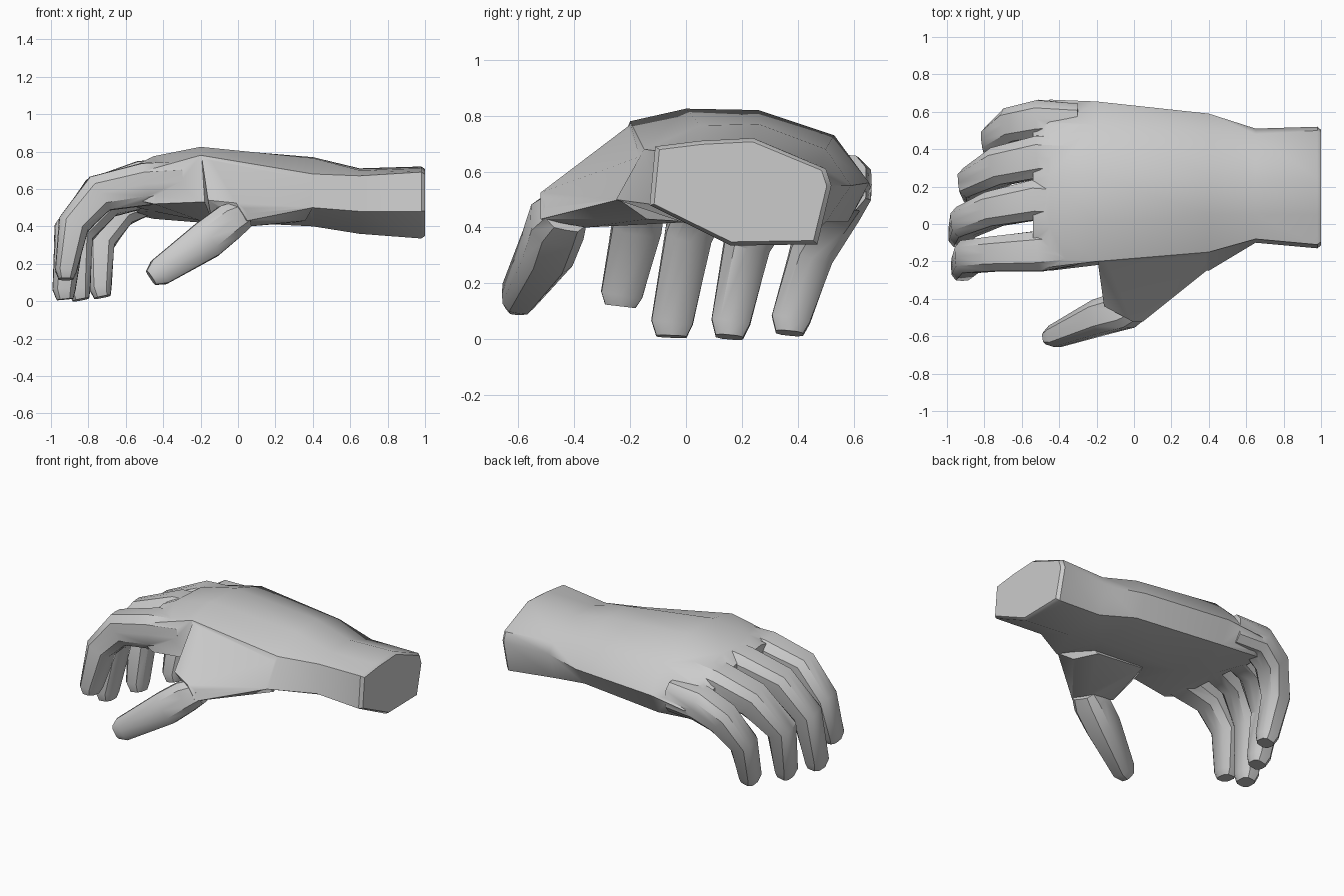
import bpy, bmesh
from math import cos, sin, tau
from mathutils import Vector

if "Cube" in bpy.data.objects:
    bpy.data.objects.remove(bpy.data.objects["Cube"])


def make_object(name, bm):
    bmesh.ops.recalc_face_normals(bm, faces=bm.faces)
    mesh = bpy.data.meshes.new(name)
    bm.to_mesh(mesh)
    bm.free()
    obj = bpy.data.objects.new(name, mesh)
    bpy.context.collection.objects.link(obj)
    return obj


def loft(name, rings):
    bm = bmesh.new()
    loops = [[bm.verts.new(p) for p in ring] for ring in rings]
    n = len(loops[0])
    for a, b in zip(loops, loops[1:]):
        for i in range(n):
            j = (i + 1) % n
            bm.faces.new((a[i], a[j], b[j], b[i]))
    bm.faces.new(loops[0])
    bm.faces.new(loops[-1][::-1])
    return make_object(name, bm)


def hull(name, points):
    bm = bmesh.new()
    for p in points:
        bm.verts.new(p)
    res = bmesh.ops.convex_hull(bm, input=bm.verts)
    loose = [v for v in bm.verts if not v.link_faces]
    bmesh.ops.delete(bm, geom=loose, context='VERTS')
    return make_object(name, bm)


def digit(name, path):
    """Path rows: x, y, z, half width, half thickness."""
    pts = [Vector(p[:3]) for p in path]
    rings = []
    for k, (x, y, z, w, h) in enumerate(path):
        a, b = pts[max(k - 1, 0)], pts[min(k + 1, len(pts) - 1)]
        # bisecting tangent at the joints
        t = ((pts[k] - a).normalized() + (b - pts[k]).normalized()).normalized()
        side = Vector((0, 1, 0))
        side = (side - t * side.dot(t)).normalized()
        up = t.cross(side)
        ring = []
        for i in range(12):
            c, s = cos(tau * i / 12), sin(tau * i / 12)
            f = (c ** 4 + s ** 4) ** -0.25      # squarish section
            ring.append(pts[k] + side * w * c * f + up * h * s * f)
        rings.append(ring)
    return loft(name, rings)


# Palm and wrist: (y, z) sections along x
sections = [
    (0.98, [(-.11, .69), (.05, .71), (.24, .72), (.50, .61), (.52, .55), (.47, .34), (.16, .335), (-.13, .48)]),
    (0.65, [(-.08, .67), (.05, .70), (.24, .71), (.48, .62), (.51, .55), (.45, .37), (.16, .36), (-.10, .48)]),
    (0.40, [(-.15, .68), (.05, .765), (.26, .77), (.50, .68), (.59, .55), (.50, .42), (.16, .40), (-.25, .50)]),
    (-.20, [(-.20, .78), (.00, .825), (.26, .82), (.53, .73), (.655, .56), (.58, .42), (.16, .43), (-.22, .53)]),
    (-.45, [(-.23, .71), (-.02, .775), (.26, .76), (.53, .67), (.665, .53), (.58, .44), (.20, .48), (-.25, .52)]),
    (-.54, [(-.22, .69), (-.02, .73), (.26, .70), (.50, .62), (.62, .53), (.56, .46), (.20, .51), (-.22, .54)]),
]
rings = [[(x, y, z) for y, z in sec] for x, sec in sections]
rings.insert(0, [(1.0, .19 + (y - .19) * .95, .53 + (z - .53) * .93) for y, z in sections[0][1]])
hand = loft("hand", rings)

# Fleshy thumb base and web up to the index knuckle
parts = [hull("thumb_base", [
    (.44, -.12, .67), (.40, -.24, .50), (.30, .02, .42), (.36, -.14, .43),
    (-.195, -.19, .775), (-.18, -.20, .53), (-.05, .02, .45),
    (.05, -.52, .43), (-.01, -.52, .525), (-.16, -.44, .54),
    (-.14, -.36, .43), (.06, -.36, .40)])]

# Thumb and fingers
parts += [digit(n, p) for n, p in {
    "thumb": [(.02, -.43, .46, .08, .08), (-.05, -.46, .42, .10, .10), (-.17, -.495, .325, .095, .105),
              (-.42, -.60, .155, .06, .075), (-.465, -.61, .125, .035, .045)],
    "index_finger": [(-.30, -.13, .64, .09, .11), (-.50, -.145, .625, .11, .115), (-.74, -.16, .575, .095, .105),
                     (-.88, -.175, .41, .09, .085), (-.92, -.23, .16, .075, .058), (-.92, -.235, .118, .055, .04)],
    "middle_finger": [(-.30, .12, .65, .10, .12), (-.52, .13, .635, .11, .115), (-.75, .08, .57, .095, .10),
                      (-.90, .01, .38, .085, .085), (-.93, -.05, .06, .075, .062), (-.925, -.052, .01, .055, .045)],
    "ring_finger": [(-.30, .36, .62, .10, .12), (-.50, .36, .61, .115, .115), (-.71, .31, .54, .105, .10),
                    (-.86, .22, .35, .085, .085), (-.85, .16, .06, .07, .062), (-.84, .155, .008, .05, .045)],
    "little_finger": [(-.30, .56, .56, .085, .10), (-.50, .565, .555, .10, .10), (-.64, .53, .48, .095, .095),
                      (-.74, .45, .31, .08, .08), (-.735, .375, .07, .07, .06), (-.725, .37, .022, .05, .045)],
}.items()]

# Fuse everything into one skin
bpy.context.view_layer.objects.active = hand
for part in parts:
    mod = hand.modifiers.new("fuse", 'BOOLEAN')
    mod.operation, mod.solver, mod.object = 'UNION', 'EXACT', part
    bpy.ops.object.modifier_apply(modifier=mod.name)
    bpy.data.objects.remove(part)

hand.select_set(True)
bpy.ops.object.shade_smooth_by_angle(angle=0.7)
